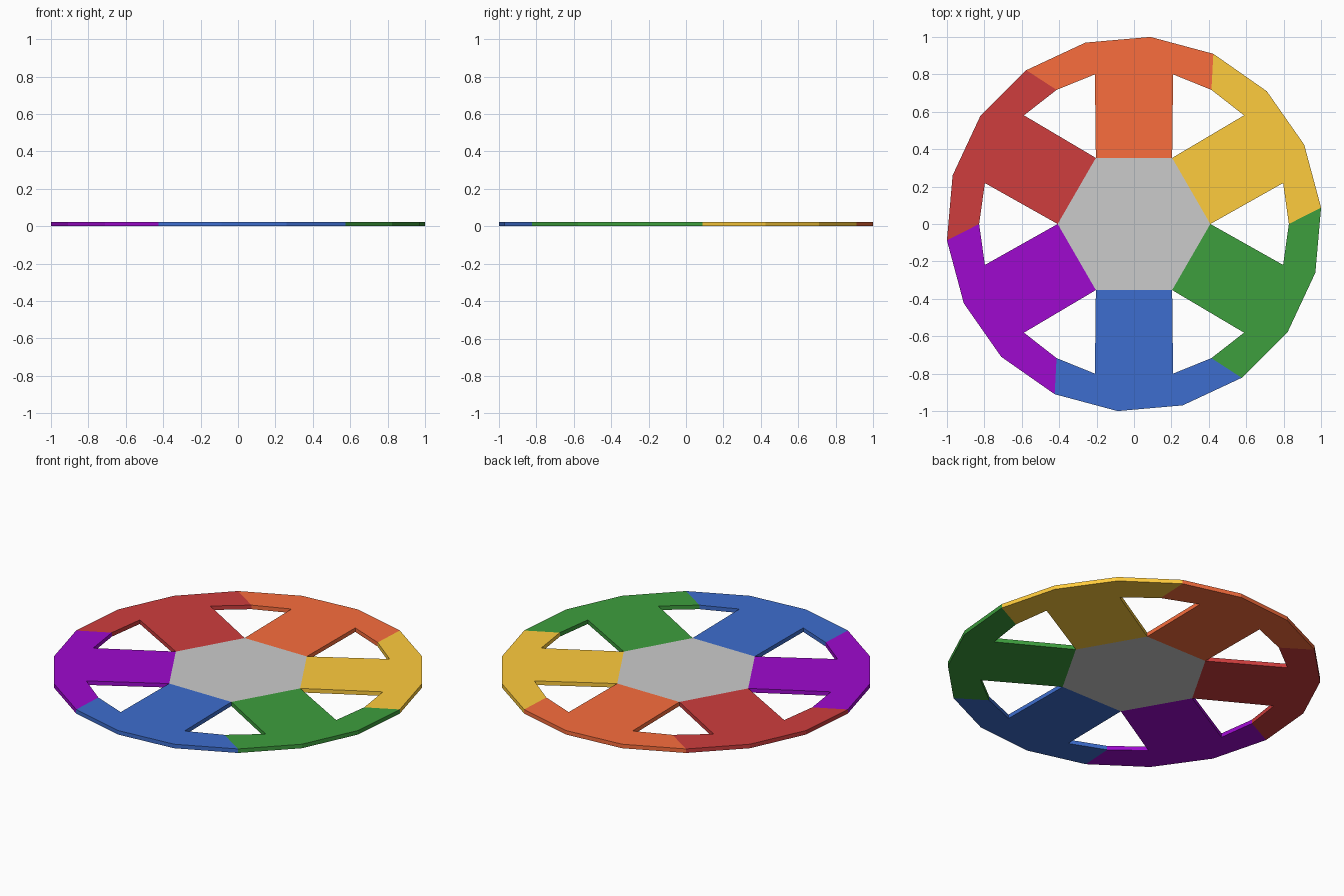
import bpy, bmesh
from math import sin, cos, radians
from mathutils import Matrix

if "Cube" in bpy.data.objects:
    bpy.data.objects.remove(bpy.data.objects["Cube"])

H = 0.024      # plate thickness
R = 1.004      # outer rim radius
R_IN = 0.828   # inner rim radius at the windows
R_HUB = 0.408  # hub hexagon radius


def polar(r, deg):
    return (r * cos(radians(deg)), r * sin(radians(deg)))


def plate(name, pts, turn=0, color=None):
    """Extrude a flat outline upward from z = 0."""
    bm = bmesh.new()
    face = bm.faces.new([bm.verts.new((x, y, 0)) for x, y in pts])
    ext = bmesh.ops.extrude_face_region(bm, geom=[face], use_keep_orig=True)
    verts = [v for v in ext["geom"] if isinstance(v, bmesh.types.BMVert)]
    bmesh.ops.translate(bm, verts=verts, vec=(0, 0, H))
    bmesh.ops.rotate(bm, verts=bm.verts, matrix=Matrix.Rotation(radians(turn), 3, 'Z'))
    bmesh.ops.recalc_face_normals(bm, faces=bm.faces)
    mesh = bpy.data.meshes.new(name)
    bm.to_mesh(mesh)
    bm.free()
    obj = bpy.data.objects.new(name, mesh)
    bpy.context.collection.objects.link(obj)
    if color:
        mat = bpy.data.materials.new(name + "_paint")
        mat.diffuse_color = (*color, 1)
        mat.use_nodes = True
        mat.node_tree.nodes["Principled BSDF"].inputs["Base Color"].default_value = mat.diffuse_color
        mesh.materials.append(mat)
    return obj


# Central hexagonal hub
plate("hub", [polar(R_HUB, 60 * i) for i in range(6)])

# Spoke with its section of the 18-sided rim, repeated six times
segment = [polar(R_HUB, 120), polar(R_HUB, 60), (0.209, 0.80), polar(R_IN, 60)]
segment += [polar(R, a) for a in (65, 85, 105, 125)]
segment += [polar(R_IN, 120), (-0.209, 0.80)]

colors = {
    "orange": (0.95, 0.155, 0.047),
    "red": (0.62, 0.047, 0.047),
    "purple": (0.342, 0.003, 0.62),
    "blue": (0.047, 0.155, 0.62),
    "green": (0.047, 0.342, 0.047),
    "yellow": (1.0, 0.604, 0.047),
}
for i, (label, color) in enumerate(colors.items()):
    plate(label + "_rim_spoke", segment, 60 * i, color)
